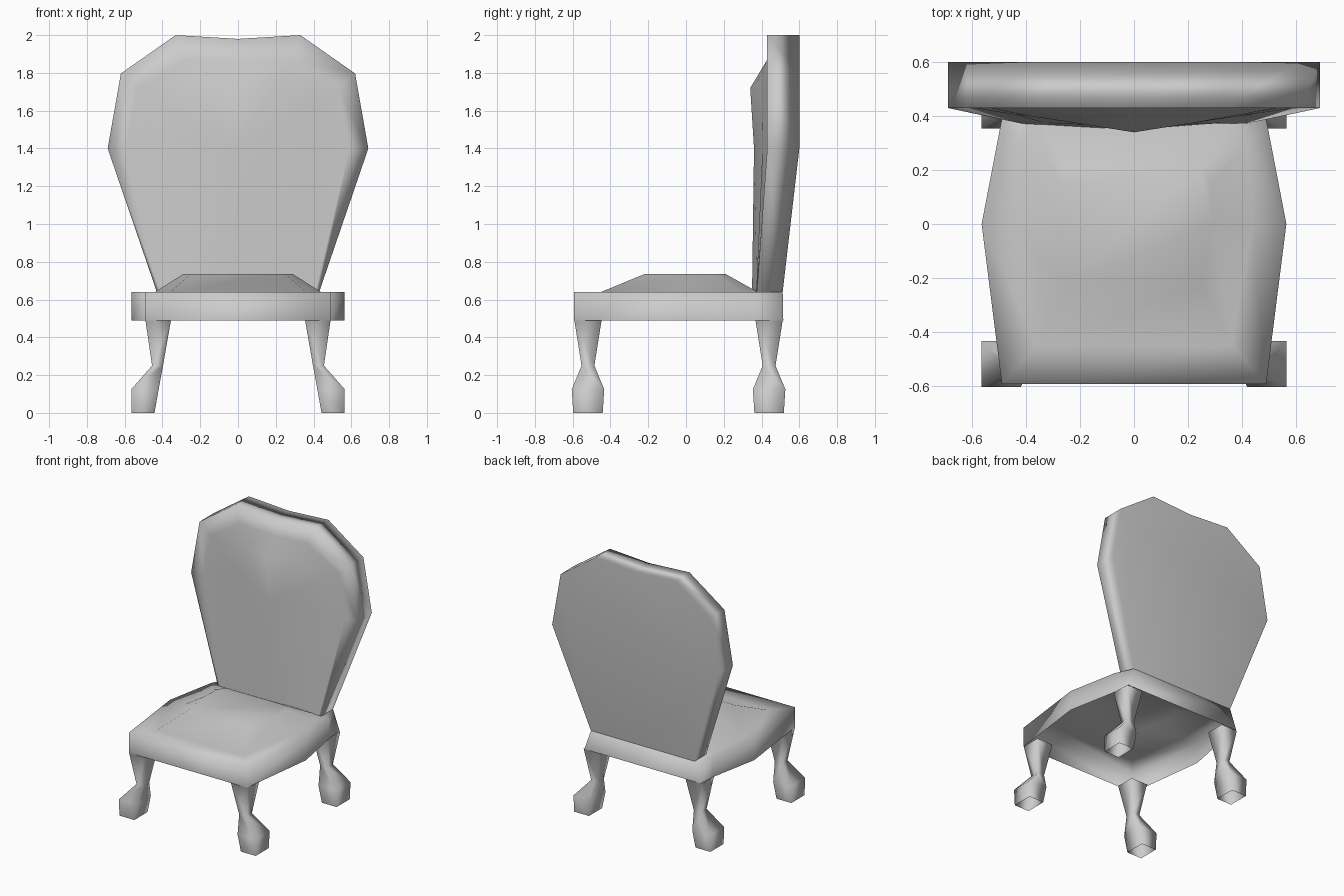
import bpy, bmesh

if "Cube" in bpy.data.objects:
    bpy.data.objects.remove(bpy.data.objects["Cube"])


def both_sides(half):
    """Mirror a half loop (right side) across x = 0 into a full loop."""
    left = [(-x, y, z) for x, y, z in reversed(half) if x > 0]
    return list(half) + left


def loft(name, loops, caps=(), fan=None, weighted=False):
    """Skin consecutive loops, cap chosen loops, optionally fan the last loop to a point."""
    bm = bmesh.new()
    rings = [[bm.verts.new(p) for p in loop] for loop in loops]
    n = len(rings[0])
    for a, b in zip(rings, rings[1:]):
        for i in range(n):
            j = (i + 1) % n
            bm.faces.new((a[i], a[j], b[j], b[i]))
    for c in caps:
        bm.faces.new(rings[c])
    if fan:
        tip = bm.verts.new(fan)
        for i in range(n):
            bm.faces.new((rings[-1][i], rings[-1][(i + 1) % n], tip))
    bmesh.ops.recalc_face_normals(bm, faces=bm.faces)
    mesh = bpy.data.meshes.new(name)
    bm.to_mesh(mesh)
    bm.free()
    mesh.shade_smooth()
    obj = bpy.data.objects.new(name, mesh)
    bpy.context.collection.objects.link(obj)
    if weighted:
        obj.modifiers.new("weighted", 'WEIGHTED_NORMAL')
    return obj


def at_height(pts, z):
    return both_sides([(x, y, z) for x, y in pts])


# Seat: open-bottomed frame, pinched at the rear, with a bevelled cushion on top
frame = [(0.49, -0.593), (0.565, 0.0), (0.492, 0.38), (0.482, 0.515)]
frame_top = frame[:3] + [(0.43, 0.512)]
cushion_base = [(0.36, -0.45), (0.44, 0.0), (0.42, 0.30), (0.36, 0.38)]
cushion_top = [(0.25, -0.22), (0.29, 0.0), (0.28, 0.15), (0.25, 0.21)]
loft("seat", [at_height(frame, 0.49), at_height(frame_top, 0.64),
              at_height(cushion_base, 0.64), at_height(cushion_top, 0.735)], caps=[-1])

# Backrest: thick shield outline, flat rim and padding ridged along the middle
outline = [(0, 0.641), (0.43, 0.641), (0.69, 1.4), (0.62, 1.797), (0.33, 2.0), (0, 1.98)]
back_y = [0.512, 0.512, 0.60, 0.60, 0.60, 0.60]
front_y = [0.375, 0.375, 0.43, 0.43, 0.43, 0.43]
back = both_sides([(x, y, z) for (x, z), y in zip(outline, back_y)])
front = both_sides([(x, y, z) for (x, z), y in zip(outline, front_y)])
rim = both_sides([(0, 0.37, 0.641), (0.41, 0.372, 0.641), (0.59, 0.43, 1.4),
                  (0.53, 0.43, 1.72), (0.28, 0.43, 1.87), (0, 0.43, 1.86)])
pad = both_sides([(0, 0.35, 0.66), (0.33, 0.375, 0.66), (0.44, 0.405, 1.4),
                  (0.40, 0.402, 1.62), (0.22, 0.375, 1.75), (0, 0.34, 1.72)])
loft("backrest", [back, front, rim, pad], caps=[0], fan=(0, 0.36, 1.4), weighted=True)

# Legs: square section, narrow ankle, flared foot; rows are x0, x1, half depth, z
rows = [(0.355, 0.49, 0.072, 0.49), (0.397, 0.455, 0.034, 0.25),
        (0.42, 0.565, 0.086, 0.125), (0.442, 0.565, 0.078, 0.0)]
for place, yc in (("front", -0.519), ("back", 0.44)):
    for side, s in (("right", 1), ("left", -1)):
        loops = [[(s * x0, yc - d, z), (s * x1, yc - d, z),
                  (s * x1, yc + d, z), (s * x0, yc + d, z)] for x0, x1, d, z in rows]
        loft(f"{place}_{side}_leg", loops)
